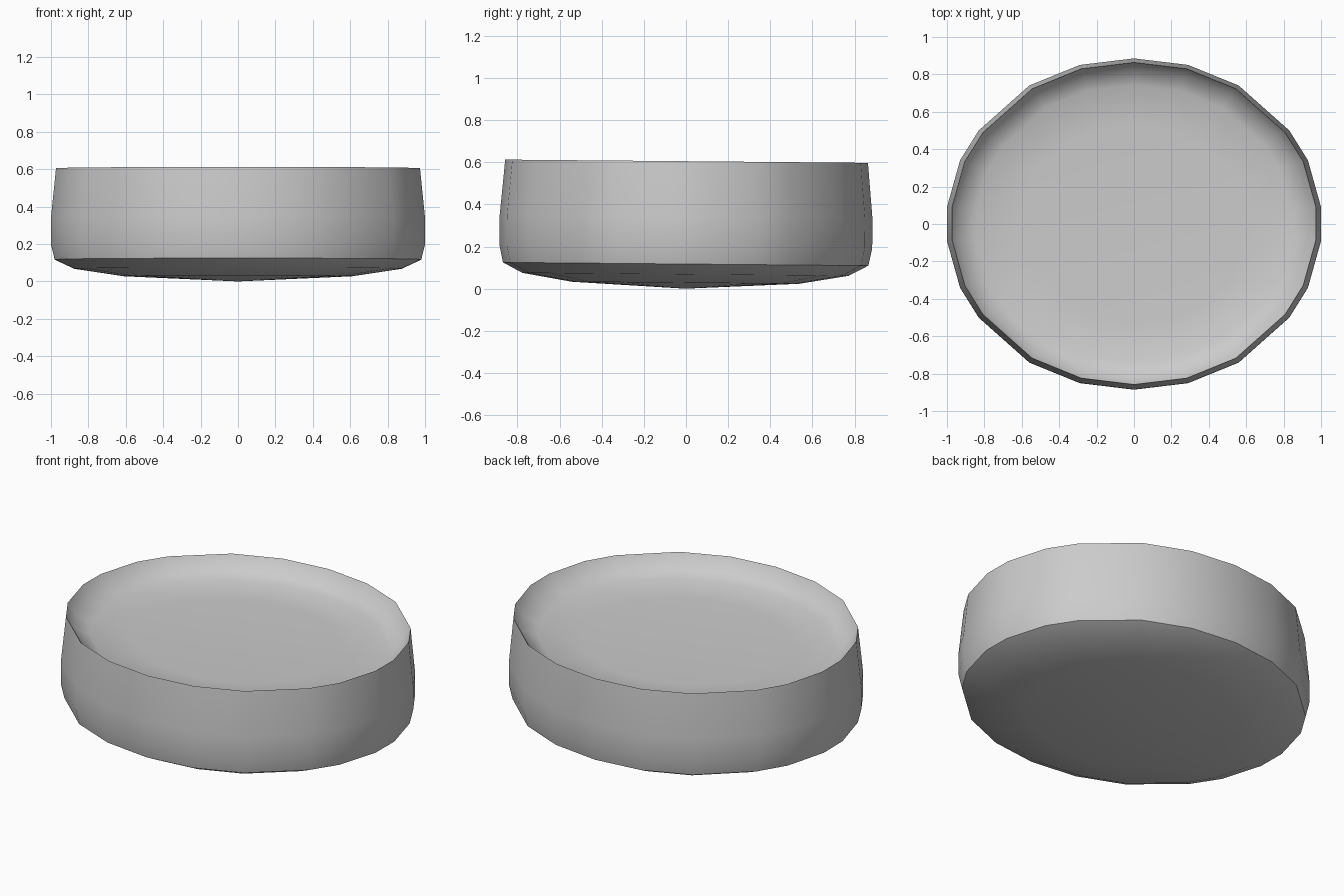
import bpy, bmesh, math

if "Cube" in bpy.data.objects:
    bpy.data.objects.remove(bpy.data.objects["Cube"])

# Outline: one quadrant, mirrored into a closed 22-sided loop
quarter = [(0, .885), (.29, .85), (.56, .74), (.83, .50), (.93, .34), (1, .09)]
half = quarter + [(x, -y) for x, y in reversed(quarter)]
outline = half + [(-x, y) for x, y in reversed(half[1:-1])]

# Profile (scale, z): domed base, bulging wall, sharp rim, steep-sided shallow dish
profile = [(.61, .028), (.875, .068), (.98, .117), (1, .20), (1, .34),
           (.973, .605), (.93, .54), (.84, .503), (.60, .492)]
TILT = .009  # slight lean from front to back

bm = bmesh.new()


def vert(x, y, z):
    return bm.verts.new((x, y + TILT * (z - .3), z - TILT * y))


rings = [[vert(x * s, y * s, z) for x, y in outline] for s, z in profile]
n = len(outline)

# Walls between neighbouring rings
for a, b in zip(rings, rings[1:]):
    for i in range(n):
        j = (i + 1) % n
        bm.faces.new((a[i], a[j], b[j], b[i]))

# Centre fans of the base and the dish
for ring, z in ((rings[0], 0), (rings[-1], .487)):
    centre = vert(0, 0, z)
    for i in range(n):
        bm.faces.new((ring[i], ring[(i + 1) % n], centre))

bmesh.ops.recalc_face_normals(bm, faces=bm.faces[:])
mesh = bpy.data.meshes.new("dished_disc")
bm.to_mesh(mesh)
bm.free()
disc = bpy.data.objects.new("dished_disc", mesh)
bpy.context.collection.objects.link(disc)

# Smooth faces with crisp rim and base edge
bpy.context.view_layer.objects.active = disc
disc.select_set(True)
bpy.ops.object.shade_smooth_by_angle(angle=math.radians(35))
